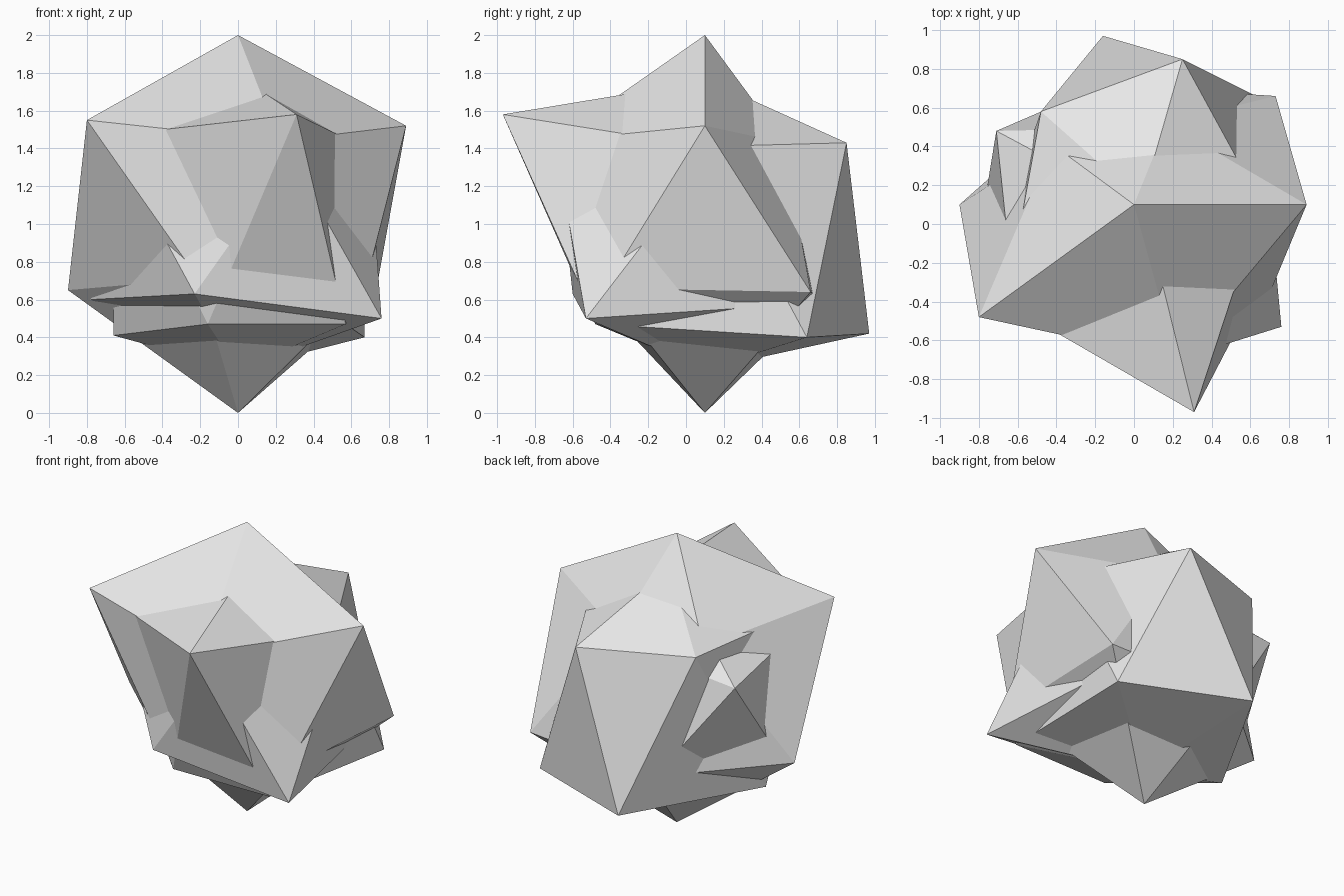
import bpy
import bmesh

# Remove the default cube
default_cube = bpy.data.objects.get("Cube")
if default_cube:
    bpy.data.objects.remove(default_cube, do_unlink=True)

# One plain grey for the whole rock
stone = bpy.data.materials.new("stone_grey")
stone.use_nodes = True
stone_colour = (0.8, 0.8, 0.8, 1)
stone.diffuse_color = stone_colour
stone.node_tree.nodes["Principled BSDF"].inputs["Base Color"].default_value = stone_colour


def rock_shell(name, top, upper_ring, lower_ring, bottom):
    """Uneven twenty-sided rock: two poles joined by two staggered rings of five corners."""
    bm = bmesh.new()
    top_vert = bm.verts.new(top)
    bottom_vert = bm.verts.new(bottom)
    upper = [bm.verts.new(corner) for corner in upper_ring]
    lower = [bm.verts.new(corner) for corner in lower_ring]
    count = len(upper)
    for i in range(count):
        following = (i + 1) % count
        # Cap, two band triangles, and base triangle of each sector
        bm.faces.new((top_vert, upper[i], upper[following]))
        bm.faces.new((upper[i], lower[i], upper[following]))
        bm.faces.new((upper[following], lower[i], lower[following]))
        bm.faces.new((bottom_vert, lower[following], lower[i]))
    bmesh.ops.recalc_face_normals(bm, faces=bm.faces)
    mesh = bpy.data.meshes.new(name)
    bm.to_mesh(mesh)
    bm.free()
    mesh.materials.append(stone)
    rock = bpy.data.objects.new(name, mesh)
    bpy.context.collection.objects.link(rock)
    return rock


# Rings run anticlockwise from +x; the lower ring sits half a step further round

# Tall shell reaching the highest and lowest points
rock_shell(
    "tall_rock_shell",
    top=(0, .1, 2),
    upper_ring=[(.89, .1, 1.52), (.17, .52, 1.43), (-.42, .41, 1.44),
                (-.8, -.48, 1.55), (.22, -.7, 1.44)],
    lower_ring=[(.73, .66, .64), (-.2, .72, .6), (-.9, .1, .65),
                (-.21, -.57, .71), (.67, -.43, .66)],
    bottom=(0, .1, 0),
)

# Long shell with the front spike and the back corners
rock_shell(
    "long_rock_shell",
    top=(.04, .12, 1.76),
    upper_ring=[(.66, .1, 1.41), (.25, .85, 1.43), (-.48, .58, 1.45),
                (-.66, -.41, 1.47), (.31, -.97, 1.58)],
    lower_ring=[(.67, .64, .4), (-.16, .97, .42), (-.66, .07, .41),
                (-.16, -.48, .47), (.57, -.47, .47)],
    bottom=(0, .1, .23),
)

# Low shell with the front ledge and the small side corner
rock_shell(
    "low_rock_shell",
    top=(0, .1, 1.68),
    upper_ring=[(.7, .1, 1.32), (.19, .5, 1.35), (-.71, .48, 1.26),
                (-.62, -.38, 1.35), (.28, -.68, 1.35)],
    lower_ring=[(.6, .53, .57), (-.2, .7, .55), (-.78, .05, .6),
                (-.23, -.6, .63), (.76, -.53, .5)],
    bottom=(0, .1, .23),
)
